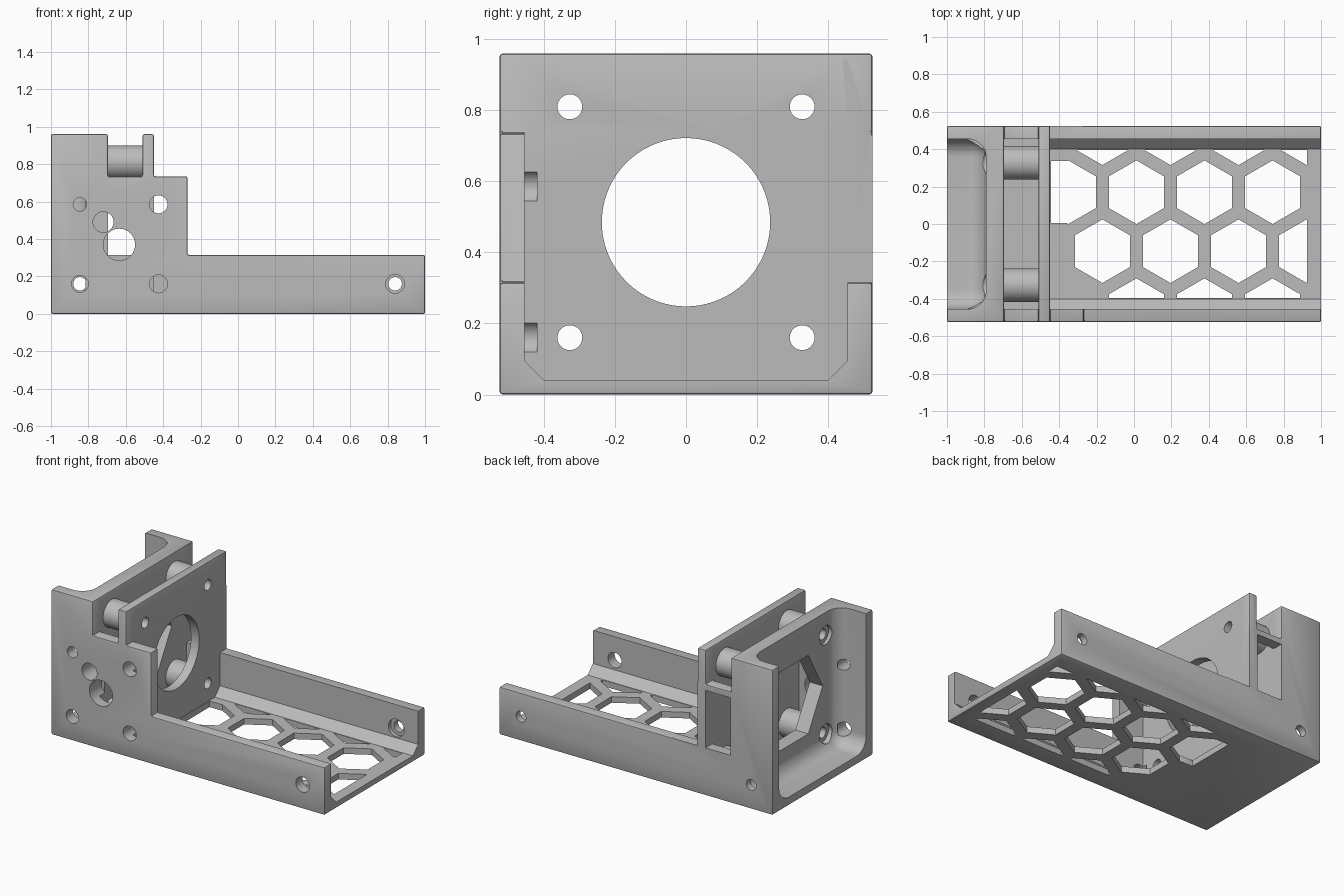
import bpy, bmesh, math
from mathutils import Matrix, Vector

old = bpy.data.objects.get("Cube")
if old:
    bpy.data.objects.remove(old, do_unlink=True)

grey = bpy.data.materials.new("plain_grey")
grey.use_nodes = True
grey.diffuse_color = (0.5, 0.5, 0.5, 1)
grey.node_tree.nodes["Principled BSDF"].inputs["Base Color"].default_value = (0.5, 0.5, 0.5, 1)


def make(name, bm):
    bmesh.ops.recalc_face_normals(bm, faces=bm.faces)
    mesh = bpy.data.meshes.new(name)
    bm.to_mesh(mesh)
    bm.free()
    mesh.materials.append(grey)
    ob = bpy.data.objects.new(name, mesh)
    bpy.context.collection.objects.link(ob)
    return ob


def prism(name, points, start, end, bevel=0.0):
    """Extrude a closed 3D outline from offset start to offset end."""
    bm = bmesh.new()
    a = [bm.verts.new(Vector(p) + Vector(start)) for p in points]
    b = [bm.verts.new(Vector(p) + Vector(end)) for p in points]
    bm.faces.new(a)
    bm.faces.new(b)
    n = len(a)
    for i in range(n):
        j = (i + 1) % n
        bm.faces.new((a[i], a[j], b[j], b[i]))
    bmesh.ops.recalc_face_normals(bm, faces=bm.faces)
    if bevel:
        bmesh.ops.bevel(bm, geom=bm.edges[:], offset=bevel, segments=2,
                        profile=0.5, affect='EDGES')
    return make(name, bm)


def box(name, x, y, z, radius=0.0):
    bm = bmesh.new()
    bmesh.ops.create_cube(bm, size=1)
    for v in bm.verts:
        v.co = [r[0] if c < 0 else r[1] for c, r in zip(v.co, (x, y, z))]
    if radius:
        bmesh.ops.bevel(bm, geom=bm.edges[:], offset=radius, segments=10,
                        profile=0.5, affect='EDGES')
    return make(name, bm)


def rod(name, axis, a, b, lo, hi, r, sides=40):
    """Cylinder along x (a=y, b=z) or along y (a=x, b=z)."""
    def point(i):
        t = math.tau * i / sides
        u, w = a + r * math.cos(t), b + r * math.sin(t)
        return (0, u, w) if axis == 'x' else (u, 0, w)
    d = Vector((1, 0, 0)) if axis == 'x' else Vector((0, 1, 0))
    return prism(name, [point(i) for i in range(sides)], d * lo, d * hi)


def boolean(ob, cutter, operation='DIFFERENCE'):
    m = ob.modifiers.new("cut", 'BOOLEAN')
    m.operation = operation
    m.solver = 'EXACT'
    m.object = cutter
    bpy.context.view_layer.objects.active = ob
    bpy.ops.object.modifier_apply(modifier=m.name)
    bpy.data.objects.remove(cutter, do_unlink=True)


# Stepped side outline, extruded across the full width
outline = [(-1, 0), (1, 0), (1, .315), (-.27, .315), (-.27, .735), (-.45, .735),
           (-.45, .96), (-.51, .96), (-.51, .735), (-.695, .735), (-.695, .96), (-1, .96)]
bracket = prism("bracket", [(x, 0, z) for x, z in outline],
                (0, -.525, 0), (0, .525, 0), bevel=.009)

# Tray interior with chamfered floor corners
tray = [(-.455, 1.2), (.455, 1.2), (.455, .095), (.4, .04), (-.4, .04), (-.455, .095)]
boolean(bracket, prism("tray_cutter", [(0, y, z) for y, z in tray],
                       (-.45, 0, 0), (1.2, 0, 0)))
# Low rear rail
boolean(bracket, box("rail_cutter", (-.45, 0), (.44, .7), (.315, 1.2)))
# Slot between the two plates, and its rear window
boolean(bracket, box("slot_cutter", (-.695, -.51), (-.455, .455), (.04, 1.2)))
boolean(bracket, box("window_cutter", (-.695, -.51), (.4, .7), (.315, .695)))
# Rounded end pocket
boolean(bracket, box("pocket_cutter", (-1.6, -.79), (-.455, .455), (.055, 1.6), radius=.1))

# Large openings in the plates: hexagon at the end, circle in the middle
boolean(bracket, rod("hex_cutter", 'x', 0, .485, -.9, -.6, .3, sides=6))
boolean(bracket, rod("bore_cutter", 'x', 0, .485, -.6, -.4, .237, sides=72))

# Spacer tubes and the bolt holes running through them
for side, y in (("front", -.327), ("rear", .327)):
    for level, z in (("lower", .16), ("upper", .81)):
        spacer = rod(f"{level}_{side}_spacer", 'x', y, z, -.698, -.507, .09)
        boolean(spacer, rod("bolt_cutter", 'x', y, z, -.8, -.4, .035))
        boolean(bracket, rod("bolt_cutter", 'x', y, z, -.9, -.4, .035))
        boolean(bracket, rod("head_cutter", 'x', y, z, -.98, -.77, .062))

# Holes in the front wall: x, z, radius, inner end
for x, z, r, end in ((-.845, .16, .045, -.42), (-.845, .585, .036, -.42),
                     (-.425, .16, .048, -.42), (-.425, .585, .048, -.42),
                     (.84, .16, .05, -.42), (-.72, .49, .055, -.4),
                     (-.635, .37, .085, -.4)):
    boolean(bracket, rod("front_hole_cutter", 'y', x, z, -.6, end, r))
# Holes in the rear wall, recessed on the inside
for x in (-.845, .84):
    boolean(bracket, rod("rear_hole_cutter", 'y', x, .16, .4, .6, .036))
    boolean(bracket, rod("rear_recess_cutter", 'y', x, .16, .4, .48, .058))

# Honeycomb floor, trimmed to a rectangle
bm = bmesh.new()
pitch = .364
for row in range(-2, 2):
    for col in range(-1, 4):
        x = .013 + pitch * (col - (.5 if row % 2 else 0))
        y = .17 + row * pitch * math.sqrt(3) / 2
        if x < -.4 or (x < -.3 and row < 0):
            continue
        bmesh.ops.create_cone(bm, cap_ends=True, segments=6, radius1=.17, radius2=.17,
                              depth=.15, matrix=Matrix.Translation((x, y, -.02)))
honeycomb = make("honeycomb_cutter", bm)
boolean(honeycomb, box("trim", (-.445, .925), (-.395, .395), (-.2, .2)), 'INTERSECT')
boolean(bracket, honeycomb)
boolean(bracket, box("floor_notch_cutter", (-.445, -.35), (.005, .338), (-.1, .055)))

# Smooth round surfaces, sharp edges kept
bpy.ops.object.select_all(action='DESELECT')
for ob in bpy.context.scene.objects:
    if ob.type == 'MESH' and (ob.name == "bracket" or ob.name.endswith("spacer")):
        ob.select_set(True)
        bpy.context.view_layer.objects.active = ob
bpy.ops.object.shade_smooth_by_angle(angle=math.radians(30))
